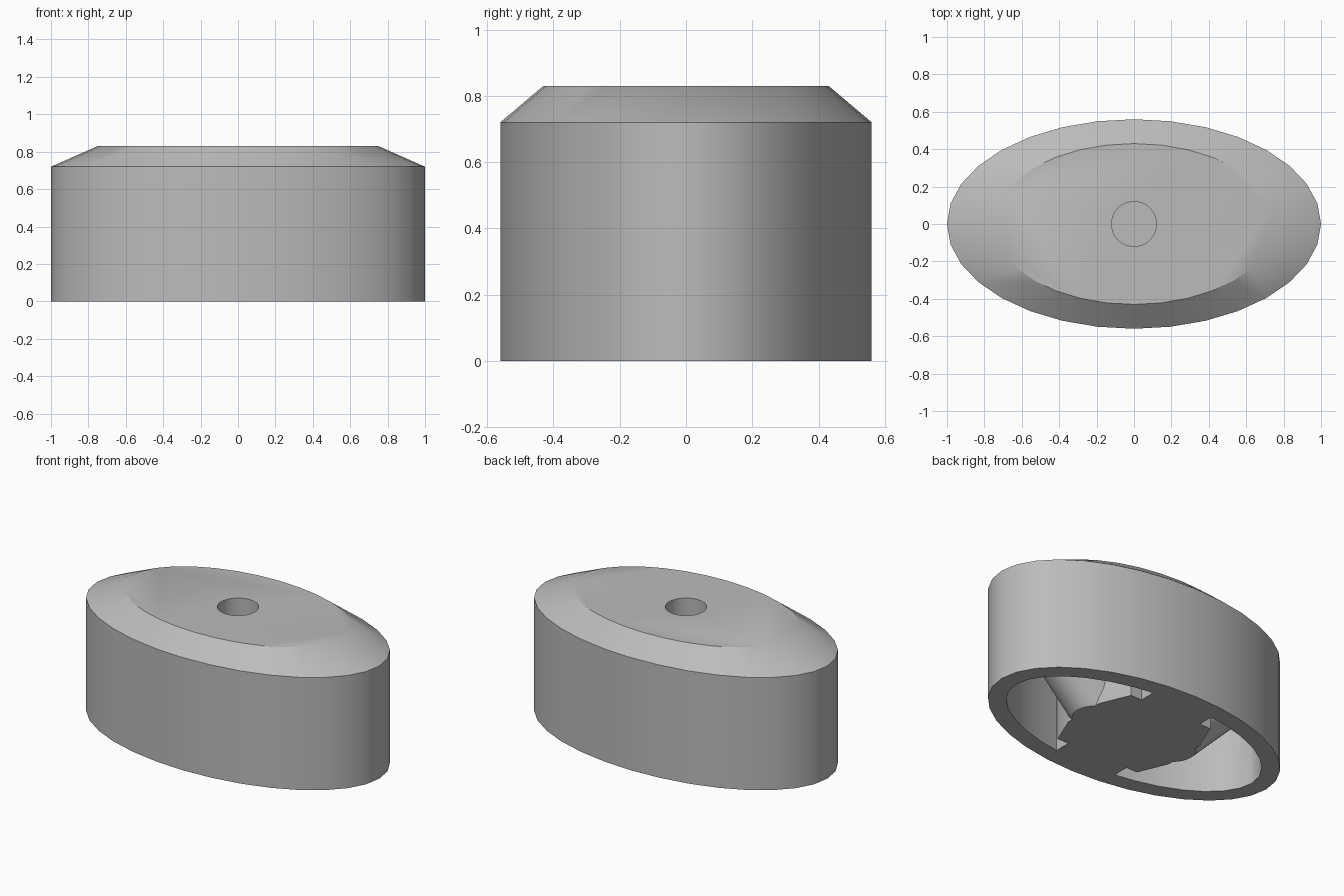
import bpy, bmesh, math
from mathutils import Matrix

if "Cube" in bpy.data.objects:
    bpy.data.objects.remove(bpy.data.objects["Cube"])

SEGMENTS = 32

grey = bpy.data.materials.new("plain grey")
grey.use_nodes = True
grey.diffuse_color = (0.5, 0.5, 0.5, 1)
grey.node_tree.nodes["Principled BSDF"].inputs["Base Color"].default_value = (0.5, 0.5, 0.5, 1)


def ellipse(a, b, z):
    steps = [2 * math.pi * i / SEGMENTS for i in range(SEGMENTS)]
    return [(a * math.cos(t), b * math.sin(t), z) for t in steps]


def loft(name, rings):
    """Closed solid through rings with equal point counts."""
    bm = bmesh.new()
    loops = [[bm.verts.new(p) for p in ring] for ring in rings]
    n = len(loops[0])
    for low, high in zip(loops, loops[1:]):
        for i in range(n):
            j = (i + 1) % n
            bm.faces.new((low[i], low[j], high[j], high[i]))
    bm.faces.new(loops[0][::-1])
    bm.faces.new(loops[-1])
    bmesh.ops.recalc_face_normals(bm, faces=bm.faces)
    return finish(name, bm)


def finish(name, bm):
    mesh = bpy.data.meshes.new(name)
    bm.to_mesh(mesh)
    bm.free()
    mesh.materials.append(grey)
    ob = bpy.data.objects.new(name, mesh)
    bpy.context.collection.objects.link(ob)
    return ob


def cut(target, cutter):
    mod = target.modifiers.new("cut", 'BOOLEAN')
    mod.operation = 'DIFFERENCE'
    mod.solver = 'EXACT'
    mod.object = cutter
    bpy.context.view_layer.objects.active = target
    bpy.ops.object.modifier_apply(modifier=mod.name)
    bpy.data.objects.remove(cutter)


# Oval housing with a sloped top rim
housing = loft("oval_housing", [ellipse(1, 0.56, 0), ellipse(1, 0.56, 0.72),
                                ellipse(0.75, 0.43, 0.83)])

# Hollow underside, leaving the central block standing
hollow = loft("hollow_cutter", [ellipse(0.89, 0.45, -0.1), ellipse(0.89, 0.45, 0.62)])
quarter = [(0.38, 0.14), (0.30, 0.33), (0.22, 0.33), (0.22, 0.6)]
outline = quarter + [(-x, y) for x, y in quarter[::-1]]
outline += [(-x, -y) for x, y in outline]
cut(hollow, loft("central_block", [[(x, y, z) for x, y in outline] for z in (-0.3, 0.9)]))

# Slanted round bosses rising from the block to each end wall
for side in (1, -1):
    bm = bmesh.new()
    place = (Matrix.Translation((side * 0.175, 0, 0))
             @ Matrix.Rotation(side * math.radians(45), 4, 'Y'))
    bmesh.ops.create_cone(bm, cap_ends=True, segments=SEGMENTS, radius1=0.18,
                          radius2=0.18, depth=3, matrix=place)
    cut(hollow, finish("slanted_boss", bm))
cut(housing, hollow)

# Round socket in the top
cut(housing, loft("socket_cutter", [ellipse(0.12, 0.12, 0.66), ellipse(0.12, 0.12, 1)]))

bpy.ops.object.select_all(action='DESELECT')
housing.select_set(True)
bpy.context.view_layer.objects.active = housing
bpy.ops.object.shade_smooth_by_angle(angle=math.radians(30))
